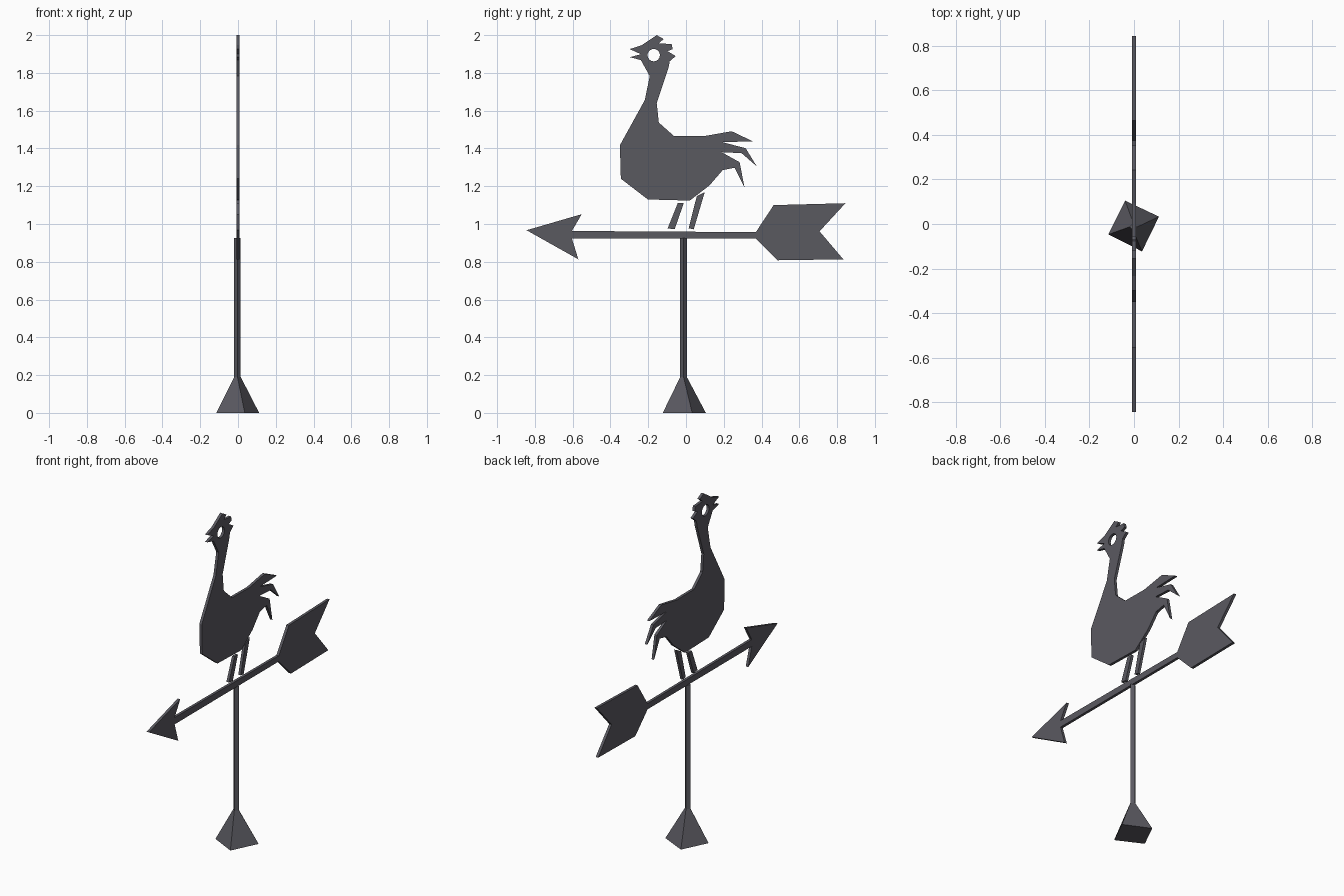
import bpy, bmesh, math

if "Cube" in bpy.data.objects:
    bpy.data.objects.remove(bpy.data.objects["Cube"])

THICK = 0.016

iron = bpy.data.materials.new("dark grey iron")
iron.diffuse_color = (0.102, 0.10, 0.118, 1)
iron.use_nodes = True
iron.node_tree.nodes["Principled BSDF"].inputs["Base Color"].default_value = iron.diffuse_color


def plate(name, *outlines):
    """Flat cut-out in the y-z plane; inner outlines become holes."""
    cu = bpy.data.curves.new(name, 'CURVE')
    cu.dimensions = '2D'
    cu.fill_mode = 'BOTH'
    cu.extrude = THICK / 2
    for pts in outlines:
        sp = cu.splines.new('POLY')
        sp.points.add(len(pts) - 1)
        for p, (y, z) in zip(sp.points, pts):
            p.co = (y, z, 0, 1)
        sp.use_cyclic_u = True
    ob = bpy.data.objects.new(name, cu)
    bpy.context.collection.objects.link(ob)
    ob.rotation_euler = (math.pi / 2, 0, math.pi / 2)
    bpy.ops.object.select_all(action='DESELECT')
    ob.select_set(True)
    bpy.context.view_layer.objects.active = ob
    bpy.ops.object.convert(target='MESH')
    ob = bpy.context.object
    ob.data.materials.clear()
    ob.data.materials.append(iron)
    for f in ob.data.polygons:
        f.use_smooth = False
    return ob


def loft(name, rings):
    """Closed solid through a stack of equal-sized rings."""
    bm = bmesh.new()
    vs = [[bm.verts.new(p) for p in r] for r in rings]
    for a, b in zip(vs, vs[1:]):
        for i in range(len(a)):
            j = (i + 1) % len(a)
            bm.faces.new((a[i], a[j], b[j], b[i]))
    bm.faces.new(vs[0][::-1])
    bm.faces.new(vs[-1])
    bmesh.ops.recalc_face_normals(bm, faces=bm.faces)
    me = bpy.data.meshes.new(name)
    bm.to_mesh(me)
    bm.free()
    me.materials.append(iron)
    ob = bpy.data.objects.new(name, me)
    bpy.context.collection.objects.link(ob)


# Rooster silhouette: comb, neck, back, three tail feathers, belly, breast, beak
rooster = [
    (-.155, 2.0), (-.118, 1.979), (-.144, 1.957), (-.076, 1.952), (-.07, 1.926),
    (-.098, 1.915), (-.054, 1.889), (-.086, 1.862), (-.092, 1.83), (-.155, 1.64),
    (-.144, 1.537), (-.065, 1.467), (.094, 1.465), (.242, 1.491), (.353, 1.438),
    (.194, 1.433), (.316, 1.401), (.374, 1.306), (.294, 1.375), (.189, 1.38),
    (.284, 1.327), (.31, 1.192), (.257, 1.298), (.194, 1.285), (.125, 1.205),
    (.02, 1.124), (-.202, 1.13), (-.345, 1.24), (-.35, 1.417), (-.218, 1.656),
    (-.192, 1.783), (-.239, 1.868), (-.298, 1.883), (-.239, 1.899),
    (-.298, 1.926), (-.234, 1.947)]
eye = [(-.171 + .033 * math.cos(i * math.tau / 16),
        1.894 + .033 * math.sin(i * math.tau / 16)) for i in range(16)]
plate("rooster", rooster, eye)

# Legs
plate("front_leg", [(-.044, 1.11), (-.012, 1.11), (-.06, .972), (-.097, .977)])
plate("back_leg", [(.057, 1.147), (.099, 1.168), (.041, .972), (.014, .977)])

# Arrow with pointed head and notched tail
plate("arrow", [
    (-.844, .967), (-.552, 1.052), (-.604, .963), (.37, .957), (.464, 1.1),
    (.844, 1.11), (.707, .961), (.833, .813), (.485, .808), (.37, .923),
    (-.604, .923), (-.57, .813)])

# Square pole (turned to a diamond) and pyramid foot
base = [(.112, .033, 0), (-.04, .105, 0), (-.115, -.047, 0), (.036, -.123, 0)]
diamond = [(.0175, 0), (0, .0175), (-.0175, 0), (0, -.0175)]


def pole_ring(z):
    return [(x - .003, y - .013, z) for x, y in diamond]


loft("pyramid_foot", [base, pole_ring(.19)])
loft("pole", [pole_ring(.19), pole_ring(.925)])
